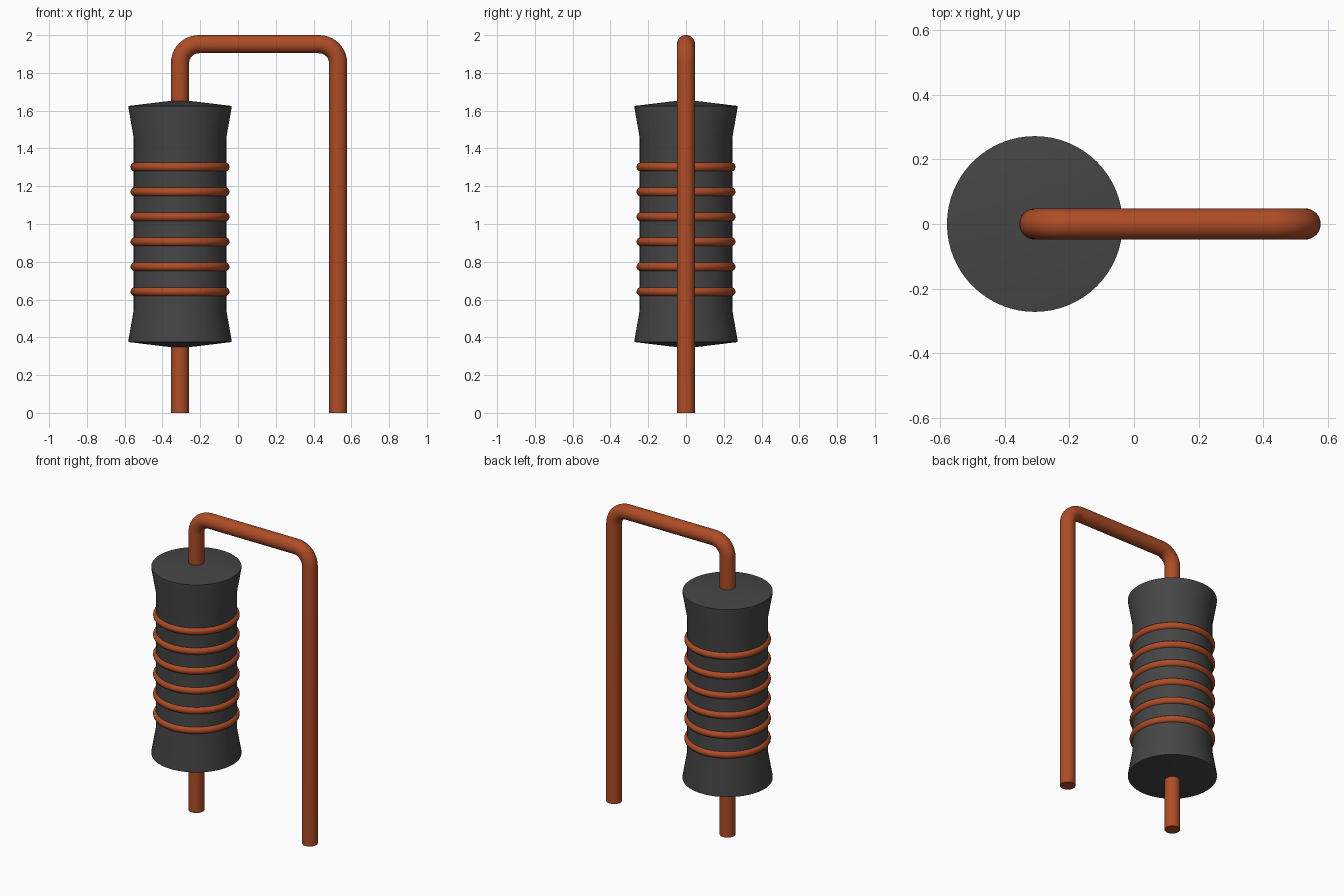
import bpy, bmesh
from math import sin, cos, pi, radians
from mathutils import Matrix, Vector

if "Cube" in bpy.data.objects:
    bpy.data.objects.remove(bpy.data.objects["Cube"], do_unlink=True)

CORE_X, LEG_X = -0.307, 0.53
WIRE_R, BEND_R, TOP_Z = 0.048, 0.10, 1.952


def make_material(name, color):
    mat = bpy.data.materials.new(name)
    mat.use_nodes = True
    mat.diffuse_color = color
    bsdf = next(n for n in mat.node_tree.nodes if n.type == "BSDF_PRINCIPLED")
    bsdf.inputs["Base Color"].default_value = color
    bsdf.inputs["Roughness"].default_value = 0.6
    return mat


copper = make_material("copper", (0.42, 0.073, 0.02, 1))
charcoal = make_material("charcoal", (0.06, 0.06, 0.06, 1))


def smooth(obj, angle=30):
    bpy.ops.object.select_all(action="DESELECT")
    obj.select_set(True)
    bpy.context.view_layer.objects.active = obj
    bpy.ops.object.shade_smooth_by_angle(angle=radians(angle))


def lathe(name, profile, steps, mat):
    """Revolve (radius, height) points about the vertical axis."""
    bm = bmesh.new()
    verts = [bm.verts.new((r, 0, z)) for r, z in profile]
    edges = [bm.edges.new(pair) for pair in zip(verts, verts[1:])]
    bmesh.ops.spin(bm, geom=verts + edges, axis=(0, 0, 1), cent=(0, 0, 0),
                   angle=2 * pi, steps=steps)
    bmesh.ops.remove_doubles(bm, verts=bm.verts, dist=0.0005)
    bmesh.ops.recalc_face_normals(bm, faces=bm.faces)
    mesh = bpy.data.meshes.new(name)
    bm.to_mesh(mesh)
    bm.free()
    mesh.materials.append(mat)
    obj = bpy.data.objects.new(name, mesh)
    bpy.context.collection.objects.link(obj)
    obj.location.x = CORE_X
    return obj


# Core: flared ends with shallow conical caps, symmetric about its middle
MID_Z = 1.0
half = [(0.0, 0.658), (0.272, 0.625), (0.272, 0.61), (0.245, 0.455)]
profile = [(r, MID_Z + h) for r, h in half]
profile += [(r, MID_Z - h) for r, h in reversed(half)]
smooth(lathe("core", profile, 64, charcoal))

# Evenly spaced winding rings
for i in range(6):
    bpy.ops.mesh.primitive_torus_add(
        major_radius=0.238, minor_radius=0.024, major_segments=64,
        minor_segments=16, location=(CORE_X, 0, 0.642 + i * 0.132))
    ring = bpy.context.object
    ring.name = f"winding_ring_{i + 1}"
    ring.data.materials.append(copper)
    smooth(ring, 60)


# Wire lead: up through the core, over the top and down the free leg
def bend(cx, start, steps=10):
    angles = [start - i * pi / 2 / steps for i in range(steps + 1)]
    return [(cx + BEND_R * cos(a), TOP_Z - BEND_R + BEND_R * sin(a)) for a in angles]


path = [(CORE_X, 0)] + bend(CORE_X + BEND_R, pi) + bend(LEG_X - BEND_R, pi / 2) + [(LEG_X, 0)]

# Sweep a round section along the path, with a flat cap at each end
SIDES = 32
bm = bmesh.new()
rings = []
points = [Vector((x, 0, z)) for x, z in path]
for i, p in enumerate(points):
    before = (p - points[i - 1]).normalized() if i else Vector((0, 0, 1))
    after = (points[i + 1] - p).normalized() if i + 1 < len(points) else before
    tangent = (before + after).normalized()
    across = tangent.cross(Vector((0, 1, 0)))
    rings.append([bm.verts.new(p + WIRE_R * (cos(a) * across + sin(a) * Vector((0, 1, 0))))
                  for a in (2 * pi * k / SIDES for k in range(SIDES))])
for a, b in zip(rings, rings[1:]):
    for k in range(SIDES):
        n = (k + 1) % SIDES
        bm.faces.new((a[k], a[n], b[n], b[k]))
bm.faces.new(rings[0])
bm.faces.new(rings[-1])
bmesh.ops.recalc_face_normals(bm, faces=bm.faces)
mesh = bpy.data.meshes.new("wire_lead")
bm.to_mesh(mesh)
bm.free()
mesh.materials.append(copper)
wire = bpy.data.objects.new("wire_lead", mesh)
bpy.context.collection.objects.link(wire)
smooth(wire, 40)
